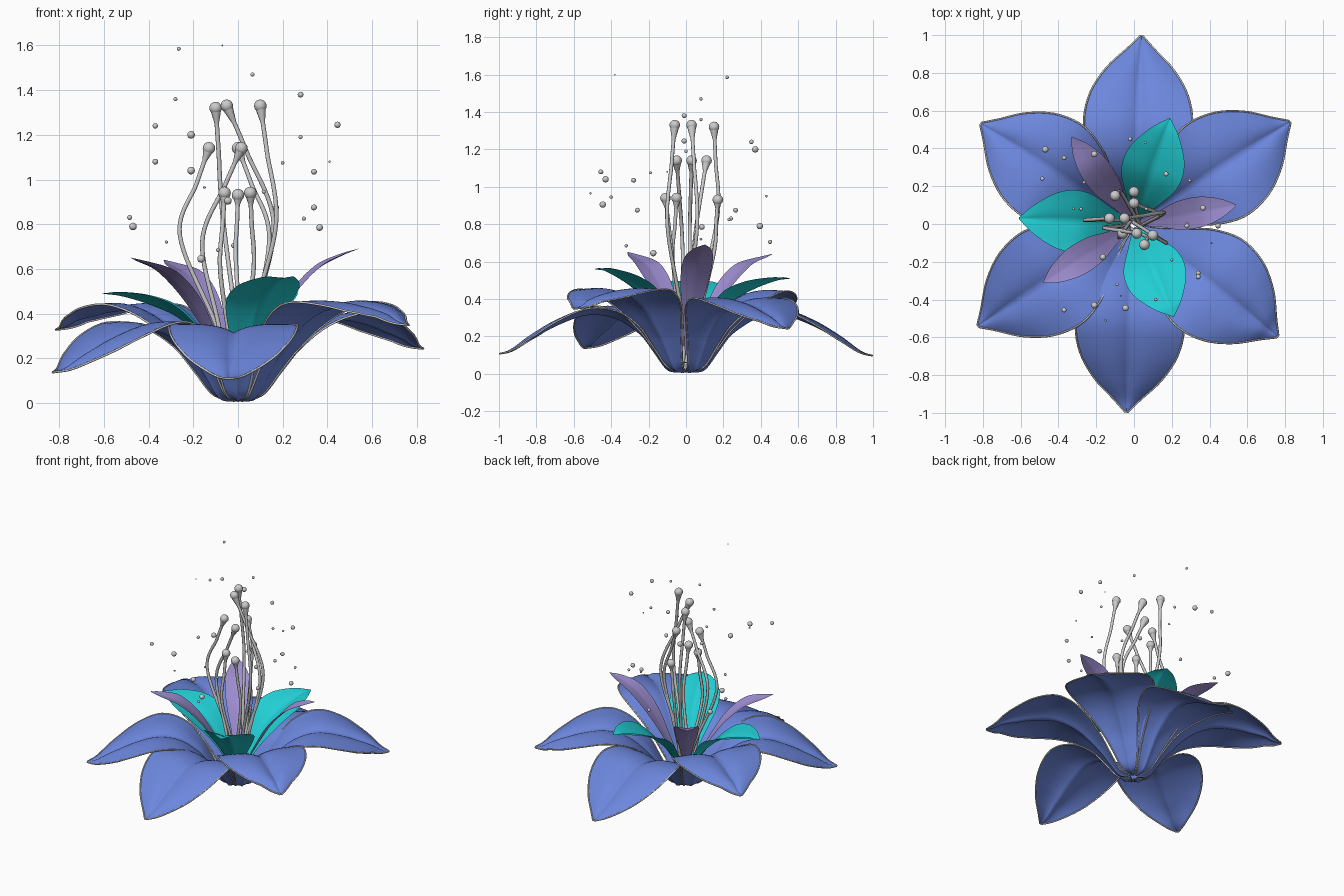
import bpy, math
from mathutils import Vector

if "Cube" in bpy.data.objects:
    bpy.data.objects.remove(bpy.data.objects["Cube"])


def material(name, rgb):
    m = bpy.data.materials.new(name)
    m.diffuse_color = (*rgb, 1)
    m.use_nodes = True
    m.node_tree.nodes["Principled BSDF"].inputs["Base Color"].default_value = m.diffuse_color
    return m


BLUE = material("blue", (0.15, 0.24, 0.72))
TEAL = material("teal", (0.015, 0.62, 0.66))
PURPLE = material("purple", (0.35, 0.28, 0.66))


def sample(points, n):
    """Smooth Catmull-Rom samples through a few points."""
    p = [Vector(q) for q in points]
    p = [2 * p[0] - p[1]] + p + [2 * p[-1] - p[-2]]
    out = []
    for i in range(n + 1):
        u = i / n * (len(p) - 3)
        k = min(int(u), len(p) - 4)
        f = u - k
        a, b, c, d = p[k:k + 4]
        out.append(0.5 * (2 * b + (c - a) * f + (2 * a - 5 * b + 4 * c - d) * f ** 2
                          + (3 * b - a - 3 * c + d) * f ** 3))
    return out


def tube(name, pts, radii, res=3):
    cu = bpy.data.curves.new(name, 'CURVE')
    cu.dimensions = '3D'
    cu.bevel_depth = 1
    cu.bevel_resolution = res
    cu.use_fill_caps = True
    sp = cu.splines.new('POLY')
    sp.points.add(len(pts) - 1)
    for q, co, r in zip(sp.points, pts, radii):
        q.co = (*co, 1)
        q.radius = r
    sp.use_smooth = True
    ob = bpy.data.objects.new(name, cu)
    bpy.context.collection.objects.link(ob)
    return ob


def petal(name, tip, profile, mat, groove, cup, droop, rim=0.0, n=40, m=24):
    """Profile rows are (radius, height, half width); tip = (x, y, z) aims and lifts it."""
    ang = math.atan2(tip[1], tip[0])
    scale = math.hypot(tip[0], tip[1]) / profile[-1][0]
    lift = tip[2] - profile[-1][1]
    out, side = Vector((math.cos(ang), math.sin(ang), 0)), Vector((-math.sin(ang), math.cos(ang), 0))
    verts, faces, left, right = [], [], [], []
    for i, (r, z, w) in enumerate(sample(profile, n)):
        t = r / profile[-1][0]
        w = max(w, 0.003)
        fullness = min(1, w / 0.2)
        z += lift * min(1, max(0, (t - 0.25) / 0.65))
        for j in range(m + 1):
            s = 2 * j / m - 1
            dz = (cup * s * s * max(0, 1 - t) - droop * s * s * t
                  - groove * (1 - abs(s)) ** 4) * fullness
            verts.append(out * r * scale + side * s * w + Vector((0, 0, z + dz)))
        left.append(verts[-m - 1])
        right.append(verts[-1])
    for i in range(n):
        for j in range(m):
            a = i * (m + 1) + j
            faces.append((a, a + m + 1, a + m + 2, a + 1))
    me = bpy.data.meshes.new(name)
    me.from_pydata(verts, [], faces)
    me.materials.append(mat)
    me.shade_smooth()
    bpy.context.collection.objects.link(bpy.data.objects.new(name, me))
    if rim:
        edge = left + right[::-1]
        tube(name + "_rim", edge, [rim] * len(edge), 1)


def ball(name, co, r):
    bpy.ops.mesh.primitive_uv_sphere_add(segments=16, ring_count=10, radius=r, location=co)
    ob = bpy.context.object
    ob.name = name
    bpy.ops.object.shade_smooth()


# Six large outer petals
OUTER = [(0.02, 0.008, 0.015), (0.10, 0.03, 0.055), (0.17, 0.13, 0.10), (0.25, 0.245, 0.16),
         (0.37, 0.33, 0.24), (0.52, 0.35, 0.287), (0.68, 0.295, 0.262), (0.82, 0.215, 0.18),
         (0.93, 0.13, 0.07), (0.995, 0.10, 0.008)]
tips = [(0.04, 0.995, 0.10), (0.825, 0.54, 0.245), (0.76, -0.595, 0.35),
        (-0.04, -0.995, 0.11), (-0.825, -0.54, 0.14), (-0.81, 0.53, 0.33)]
for k, tip in enumerate(tips):
    petal(f"outer_petal_{k}", tip, OUTER, BLUE, 0.04, 0.04, 0.05, rim=0.005)

# Three wide teal and three narrow purple inner petals
WIDE = [(0.03, 0.08, 0.02), (0.12, 0.25, 0.08), (0.25, 0.395, 0.155), (0.38, 0.46, 0.155),
        (0.51, 0.49, 0.085), (0.60, 0.49, 0.004)]
for k, tip in enumerate([(0.19, 0.56, 0.51), (-0.61, 0.03, 0.49), (0.21, -0.49, 0.56)]):
    petal(f"teal_petal_{k}", tip, WIDE, TEAL, 0.03, 0.05, -0.01, n=28, m=16)
NARROW = [(0.03, 0.10, 0.015), (0.13, 0.29, 0.04), (0.24, 0.47, 0.075), (0.36, 0.60, 0.08),
          (0.47, 0.66, 0.05), (0.55, 0.69, 0.004)]
for k, tip in enumerate([(-0.33, 0.46, 0.64), (0.54, 0.10, 0.69), (-0.48, -0.31, 0.65)]):
    petal(f"purple_petal_{k}", tip, NARROW, PURPLE, 0.01, 0.04, -0.02, n=28, m=12)

# Nine stamens: (head position, bulge position)
stamens = [
    ((-0.10, 0.15, 1.32), (-0.07, 0.17, 0.85)), ((0.10, -0.06, 1.33), (0.17, -0.10, 0.80)),
    ((-0.05, 0.03, 1.33), (0.16, 0.06, 0.80)), ((-0.13, 0.03, 1.14), (-0.26, 0.02, 0.75)),
    ((0.015, -0.05, 1.14), (-0.16, -0.02, 0.72)), ((0.0, 0.11, 1.14), (0.14, 0.05, 0.75)),
    ((-0.06, -0.05, 0.94), (-0.08, -0.07, 0.60)), ((0.055, -0.11, 0.94), (0.07, -0.07, 0.60)),
    ((0.0, 0.17, 0.93), (-0.01, 0.15, 0.65))]
for k, (head, bulge) in enumerate(stamens):
    a = k * 2.4
    h, b = Vector(head), Vector(bulge)
    root = Vector((0.03 * math.cos(a), 0.03 * math.sin(a), 0.06))
    low = root.lerp(b, 0.45)
    neck = h.lerp(b, 0.35) + Vector((0, 0, -0.02))
    neck.xy = h.xy.lerp(b.xy, 0.42)
    pts = sample([root, low, b, neck, h], 40)
    tube(f"stamen_{k}", pts, [0.010 if i < 37 else 0.010 + 0.004 * (i - 36) for i in range(41)])
    ball(f"stamen_head_{k}", h, 0.028)

# Floating pollen: (x, y, z, radius)
pollen = [
    (-.265, .22, 1.585, .009), (-.07, -.38, 1.6, .004), (.065, .08, 1.47, .009),
    (.28, -.01, 1.38, .013), (-.28, .08, 1.36, .009), (-.37, .35, 1.24, .012),
    (-.21, .37, 1.2, .017), (.445, -.01, 1.245, .014), (.28, 0, 1.19, .009),
    (.41, -.1, 1.08, .005), (.2, -.19, 1.075, .008), (.34, -.28, 1.035, .013),
    (-.37, -.455, 1.08, .013), (-.21, -.43, 1.04, .017), (-.15, -.51, .965, .006),
    (.115, -.4, .945, .009), (.06, .43, .95, .007), (.17, .265, .875, .013),
    (.34, -.26, .875, .013), (.295, .23, .825, .009), (.365, .085, .785, .015),
    (-.47, .395, .79, .017), (-.485, .24, .83, .011), (-.02, .45, .705, .011),
    (-.165, -.175, .645, .017), (-.09, -.32, .685, .009), (-.045, -.445, .905, .017),
    (-.32, .08, .72, .007)]
for k, (x, y, z, r) in enumerate(pollen):
    ball(f"pollen_{k}", (x, y, z), r)
